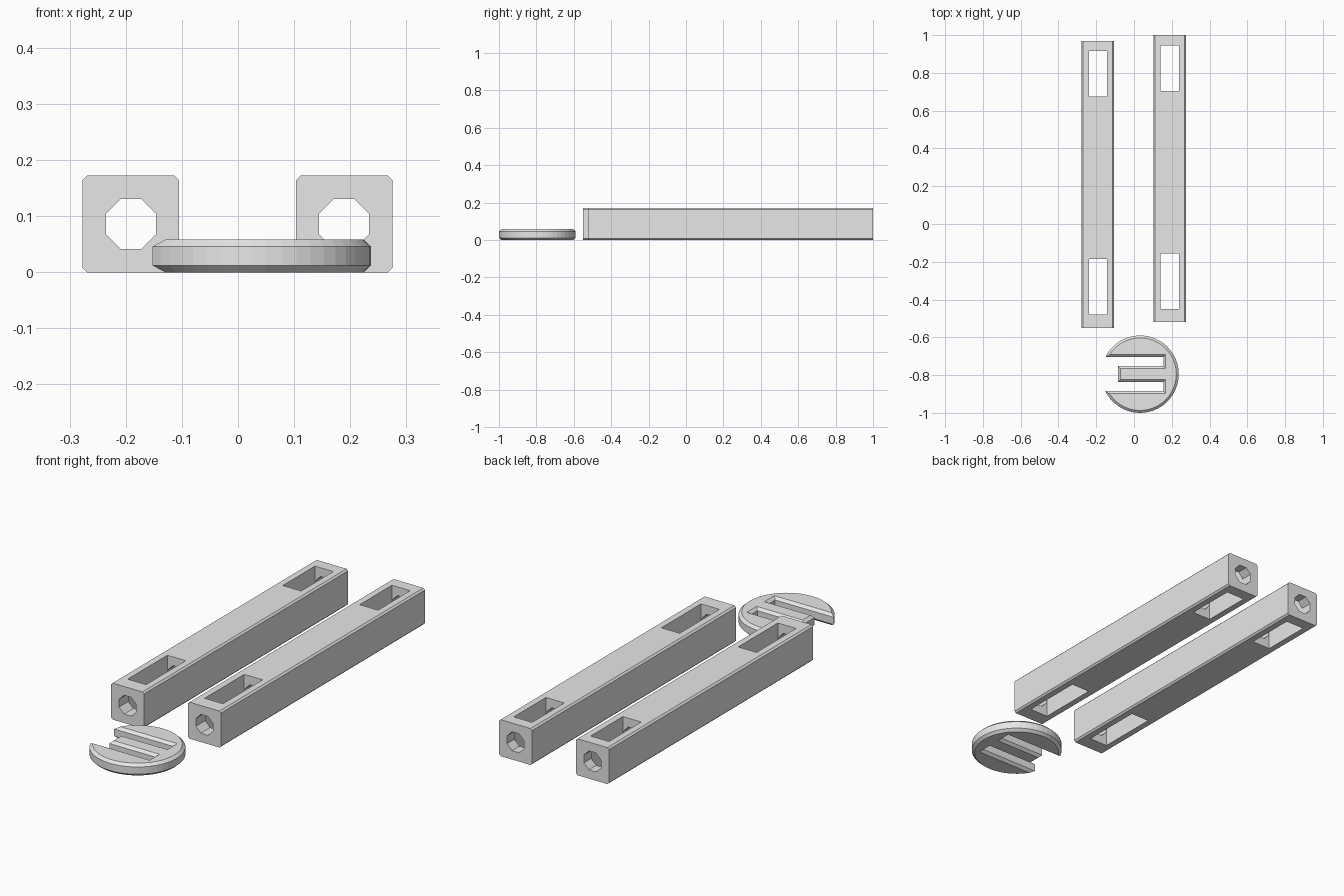
import bpy, bmesh, math
from mathutils import Vector

if "Cube" in bpy.data.objects:
    bpy.data.objects.remove(bpy.data.objects["Cube"])

grey = bpy.data.materials.new("light_grey")
grey.diffuse_color = (0.8, 0.8, 0.8, 1)
grey.use_nodes = True
grey.node_tree.nodes["Principled BSDF"].inputs["Base Color"].default_value = grey.diffuse_color


def loft(name, rings):
    """Solid from a stack of matching closed rings, capped at both ends."""
    bm = bmesh.new()
    rows = [[bm.verts.new(p) for p in ring] for ring in rings]
    n = len(rows[0])
    for a, b in zip(rows, rows[1:]):
        for i in range(n):
            j = (i + 1) % n
            bm.faces.new((a[i], a[j], b[j], b[i]))
    bm.faces.new(rows[0][::-1])
    bm.faces.new(rows[-1])
    bmesh.ops.recalc_face_normals(bm, faces=bm.faces)
    mesh = bpy.data.meshes.new(name)
    bm.to_mesh(mesh)
    bm.free()
    mesh.materials.append(grey)
    obj = bpy.data.objects.new(name, mesh)
    bpy.context.collection.objects.link(obj)
    return obj


def prism_y(name, outline, y0, y1):
    return loft(name, [[(x, y, z) for x, z in outline] for y in (y0, y1)])


def cut(obj, cutters):
    """Subtract the cutters, then remove them."""
    for c in cutters:
        c.hide_render = True
        mod = obj.modifiers.new("cut", 'BOOLEAN')
        mod.operation, mod.solver, mod.object = 'DIFFERENCE', 'EXACT', c
    bpy.context.view_layer.update()
    deps = bpy.context.evaluated_depsgraph_get()
    baked = bpy.data.meshes.new_from_object(obj.evaluated_get(deps))
    obj.modifiers.clear()
    obj.data = baked
    for c in cutters:
        bpy.data.objects.remove(c)


# Square bars: chamfered long edges, octagonal bore, two vertical slots
HALF, CH, LENGTH, BORE = 0.086, 0.008, 1.52, 0.0445


def bar(name, cx, y0):
    cz, k = HALF, HALF - CH
    section = [(cx + a, cz + b) for a, b in (
        (-k, -HALF), (k, -HALF), (HALF, -k), (HALF, k),
        (k, HALF), (-k, HALF), (-HALF, k), (-HALF, -k))]
    body = prism_y(name, section, y0, y0 + LENGTH)
    r = BORE / math.cos(math.pi / 8)
    octagon = [(cx + r * math.cos((i + 0.5) * math.pi / 4),
                cz + r * math.sin((i + 0.5) * math.pi / 4)) for i in range(8)]
    cutters = [prism_y("bore_cutter", octagon, y0 - 0.1, y0 + LENGTH + 0.1)]
    window = [(cx - 0.048, -0.1), (cx + 0.048, -0.1),
              (cx + 0.048, 0.3), (cx - 0.048, 0.3)]
    for s, e in ((0.07, 0.365), (1.225, 1.465)):
        cutters.append(prism_y("slot_cutter", window, y0 + s, y0 + e))
    cut(body, cutters)


bar("left_bar", -0.191, -0.55)
bar("right_bar", 0.189, -0.52)

# Round clip: disc with two open slots and a central tongue, chamfered rims
CX, CY, R, THICK = 0.032, -0.795, 0.205, 0.058
SLOT_OUT, SLOT_IN, SLOT_END, TIP = 0.09, 0.042, 0.155, -0.085
horn = math.pi - math.asin(SLOT_OUT / R)
N = 40
outline = [Vector((CX + R * math.cos(t), CY + R * math.sin(t)))
           for t in (-horn + 2 * horn * i / N for i in range(N + 1))]
outline += [Vector((x, CY + y)) for x, y in (
    (SLOT_END, SLOT_OUT), (SLOT_END, SLOT_IN), (TIP, SLOT_IN),
    (TIP, -SLOT_IN), (SLOT_END, -SLOT_IN), (SLOT_END, -SLOT_OUT))]


def inset(points, d):
    """Move a counter-clockwise outline inward by d."""
    out = []
    for i, p in enumerate(points):
        a = (p - points[i - 1]).normalized()
        b = (points[(i + 1) % len(points)] - p).normalized()
        na, nb = Vector((-a.y, a.x)), Vector((-b.y, b.x))
        out.append(p + (na + nb) * (d / (1 + na.dot(nb))))
    return out


small = inset(outline, 0.013)
loft("round_clip", [[(p.x, p.y, z) for p in ring] for ring, z in (
    (small, 0), (outline, 0.012), (outline, THICK - 0.012), (small, THICK))])
